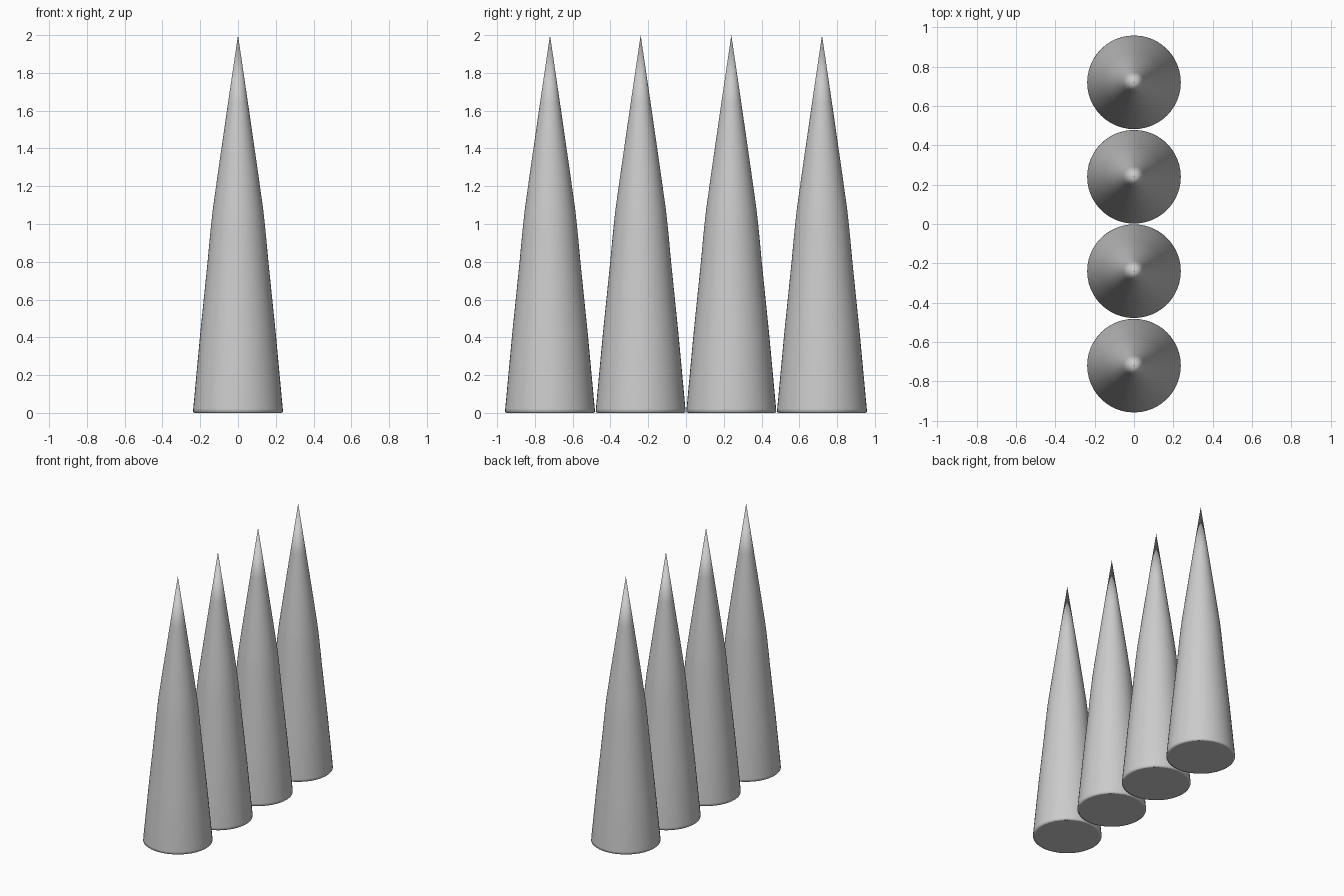
import bpy, bmesh, math

if "Cube" in bpy.data.objects:
    bpy.data.objects.remove(bpy.data.objects["Cube"])

# Spike profile: (radius, height) from the base up to just below the tip
PROFILE = [(0.228, 0.0), (0.238, 0.004), (0.237, 0.022), (0.200, 0.42),
           (0.161, 0.80), (0.149, 0.93), (0.142, 1.0), (0.133, 1.08),
           (0.105, 1.28), (0.053, 1.64)]
TIP_Z = 2.0
SIDES = 48


def make_spike(name, y):
    bm = bmesh.new()
    rings = []
    for r, z in PROFILE:
        rings.append([bm.verts.new((r * math.cos(2 * math.pi * i / SIDES),
                                    r * math.sin(2 * math.pi * i / SIDES), z))
                      for i in range(SIDES)])
    tip = bm.verts.new((0, 0, TIP_Z))
    # side walls
    for a, b in zip(rings, rings[1:]):
        for i in range(SIDES):
            j = (i + 1) % SIDES
            bm.faces.new((a[i], a[j], b[j], b[i]))
    # pointed top and flat underside
    for i in range(SIDES):
        bm.faces.new((rings[-1][i], rings[-1][(i + 1) % SIDES], tip))
    for f in bm.faces:
        f.smooth = True
    bm.faces.new(rings[0][::-1])
    mesh = bpy.data.meshes.new(name)
    bm.to_mesh(mesh)
    bm.free()
    obj = bpy.data.objects.new(name, mesh)
    obj.location.y = y
    bpy.context.collection.objects.link(obj)


# Row of four spikes along y
for n in range(4):
    make_spike(f"spike_{n + 1}", -0.72 + 0.48 * n)
